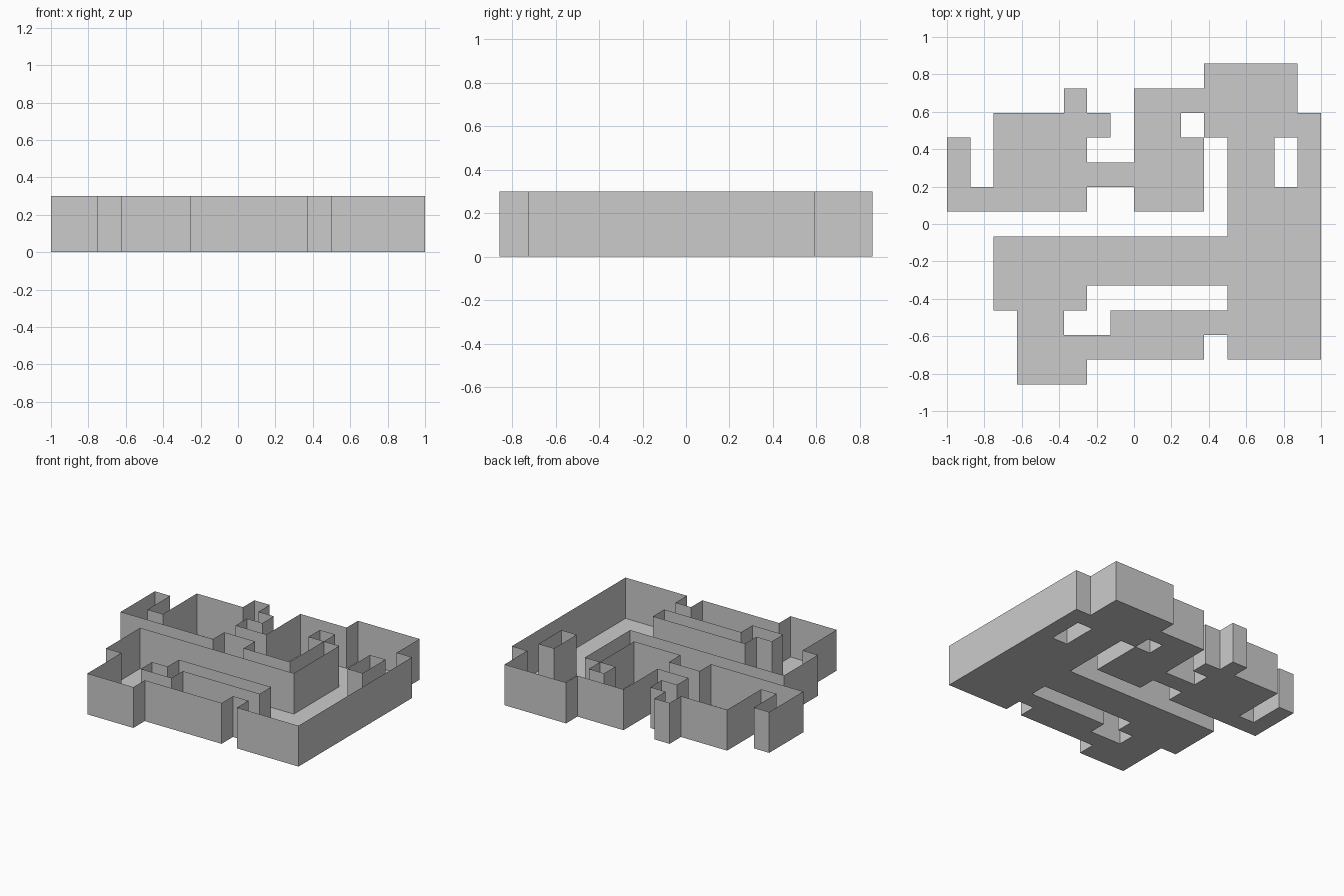
import bpy, bmesh, math

if "Cube" in bpy.data.objects:
    bpy.data.objects.remove(bpy.data.objects["Cube"])

# Floor plan, top row is the back; '#' marks a floor tile
PLAN = [
    "...........####.",
    ".....#..#######.",
    "..#####.##.#####",
    "#.####..###.##.#",
    "#.#########.##.#",
    "######..###.####",
    "............####",
    "..##############",
    "..##############",
    "..####......####",
    "...##..#########",
    "...########.####",
    "...###..........",
]
ROWS, COLS = len(PLAN), len(PLAN[0])
DX, DY, HEIGHT = 2 / COLS, 1.715 / ROWS, 0.30


def filled(r, c):
    return 0 <= r < ROWS and 0 <= c < COLS and PLAN[r][c] == "#"


def point(r, c, z=0.0):
    return ((c - COLS / 2) * DX, (ROWS / 2 - r) * DY, z)


def build(name, quads):
    bm = bmesh.new()
    for quad in quads:
        bm.faces.new([bm.verts.new(p) for p in quad])
    bmesh.ops.remove_doubles(bm, verts=bm.verts, dist=1e-4)
    if name == "walls":  # join tile-wide panels into long flat walls
        bmesh.ops.dissolve_limit(bm, angle_limit=math.radians(1),
                                 verts=bm.verts, edges=bm.edges)
    mesh = bpy.data.meshes.new(name)
    bm.to_mesh(mesh)
    bm.free()
    obj = bpy.data.objects.new(name, mesh)
    bpy.context.collection.objects.link(obj)


floor, walls = [], []
for r in range(ROWS):
    for c in range(COLS):
        if not filled(r, c):
            continue
        # Tile corners, counter-clockwise from the front left
        corners = [(r + 1, c), (r + 1, c + 1), (r, c + 1), (r, c)]
        floor.append([point(*k) for k in corners])
        # Thin wall on every side that has no neighbouring tile
        sides = [(r + 1, c), (r, c + 1), (r - 1, c), (r, c - 1)]
        for i, side in enumerate(sides):
            if not filled(*side):
                a, b = corners[i], corners[(i + 1) % 4]
                walls.append([point(*a), point(*b),
                              point(*b, HEIGHT), point(*a, HEIGHT)])

# Open-topped rooms: flat floor with a single-sheet wall around its outline
build("floor", floor)
build("walls", walls)
